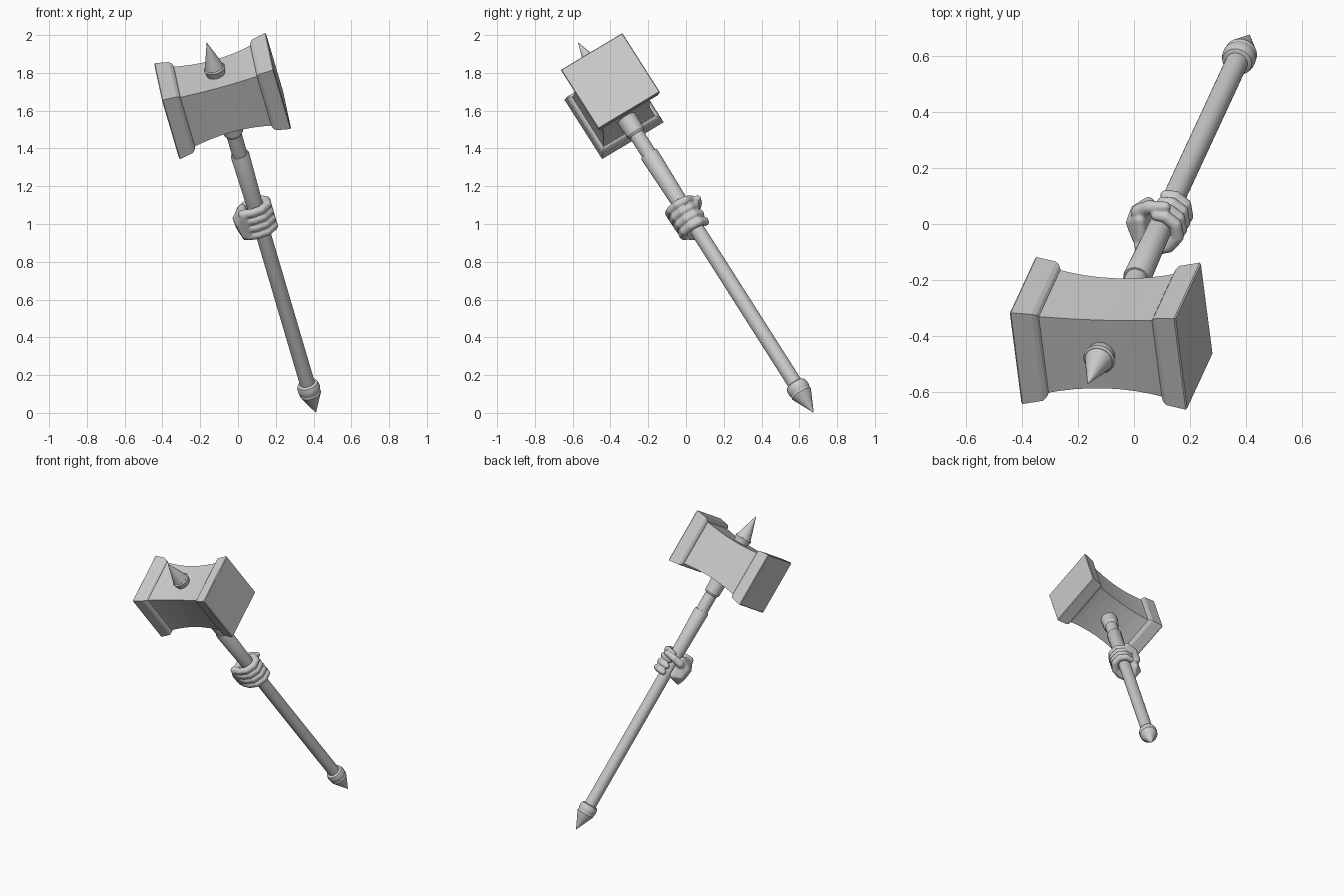
import bpy, bmesh
from math import cos, sin, pi, radians
from mathutils import Vector, Matrix

if "Cube" in bpy.data.objects:
    bpy.data.objects.remove(bpy.data.objects["Cube"])

# Local frame: X along the head, Z along the shaft, origin at the lower tip
Z = Vector((-0.2415, -0.521, 0.819)).normalized()
Y = Vector((-0.11, 0.852, 0.51))
Y = (Y - Z * Y.dot(Z)).normalized()
X = Y.cross(Z)
FRAME = Matrix.Translation((0.41, 0.67, 0.01)) @ Matrix((X, Y, Z)).transposed().to_4x4()


def make_object(name, bm, smooth=None):
    bmesh.ops.recalc_face_normals(bm, faces=bm.faces[:])
    mesh = bpy.data.meshes.new(name)
    bm.to_mesh(mesh)
    bm.free()
    ob = bpy.data.objects.new(name, mesh)
    bpy.context.collection.objects.link(ob)
    ob.matrix_world = FRAME
    if smooth:
        bpy.ops.object.select_all(action='DESELECT')
        ob.select_set(True)
        bpy.context.view_layer.objects.active = ob
        bpy.ops.object.shade_smooth_by_angle(angle=radians(smooth))
    return ob


def loft(bm, rings):
    rows = [[bm.verts.new(p) for p in r] for r in rings]
    n = len(rows[0])
    for a, b in zip(rows, rows[1:]):
        for i in range(n):
            j = (i + 1) % n
            bm.faces.new((a[i], a[j], b[j], b[i]))
    bm.faces.new(rows[0])
    bm.faces.new(rows[-1])


def turned(name, profile, sides=28):
    """Round part along the shaft from (radius, height) points."""
    bm = bmesh.new()
    loft(bm, [[(r * cos(2 * pi * i / sides), r * sin(2 * pi * i / sides), h)
               for i in range(sides)] for r, h in profile])
    make_object(name, bm, 30)


def square_part(name, profile, centre):
    """Square section along the head from (x, half size) points."""
    bm = bmesh.new()
    loft(bm, [[(x, a * s, centre + b * s) for a, b in ((-1, -1), (1, -1), (1, 1), (-1, 1))]
              for x, s in profile])
    make_object(name, bm)


# Hammer head: concave block and two flared caps
HEAD = 2.036
body = [(x, 0.143 + 0.020 * abs(x / 0.235) ** 2)
        for x in [-0.235 + 0.47 * i / 8 for i in range(9)]]
square_part("head_block", body, HEAD)
for side, label in ((1, "right"), (-1, "left")):
    cap = [(0.210, 0.162), (0.216, 0.172), (0.229, 0.181), (0.302, 0.191), (0.307, 0.187)]
    square_part(label + "_striking_cap", [(side * x, s) for x, s in cap], HEAD)

# Top spike with its base ring
turned("spike_ring", [(0.048, 2.16), (0.050, 2.185), (0.058, 2.215), (0.052, 2.222)])
turned("top_spike", [(0.052, 2.215), (0.036, 2.27), (0.001, 2.381)])

# Shaft, grip, neck collar and pommel
turned("shaft", [(0.040, 0.14), (0.040, 1.20), (0.041, 1.90)])
turned("upper_grip", [(0.041, 1.20), (0.043, 1.30), (0.050, 1.655), (0.047, 1.662), (0.040, 1.662)])
turned("neck_collar", [(0.041, 1.785), (0.052, 1.80), (0.055, 1.90)])
turned("pommel_ring", [(0.042, 0.180), (0.054, 0.174), (0.060, 0.155), (0.060, 0.135), (0.054, 0.118)])
turned("pommel_spike", [(0.054, 0.130), (0.058, 0.112), (0.001, -0.010)])

# Gripping hand: palm hull, four wrapped fingers and thumb, fused together
GRIP = 1.245


def digit(bm, points, radii, steps=6):
    for k in range(len(points) - 1):
        a, b = Vector(points[k]), Vector(points[k + 1])
        for i in range(steps + 1):
            t = i / steps
            m = Matrix.Translation(a.lerp(b, t) + Vector((0, 0, GRIP)))
            bmesh.ops.create_icosphere(bm, subdivisions=2, matrix=m,
                                       radius=radii[k] * (1 - t) + radii[k + 1] * t)


bm = bmesh.new()
palm = [(-0.068, -0.070, 0.085, 0.024), (-0.064, -0.066, -0.042, 0.024),
        (-0.070, 0.032, 0.070, 0.022), (-0.068, 0.030, -0.045, 0.024),
        (-0.124, 0.000, 0.040, 0.010), (-0.120, 0.018, -0.030, 0.010),
        (-0.098, -0.030, -0.080, 0.010), (-0.098, -0.075, -0.040, 0.010),
        (-0.112, -0.068, 0.030, 0.010)]
for x, y, z, r in palm:
    for i in range(1, 8):
        for j in range(12):
            lat, lon = pi * i / 8, pi * j / 6 + 0.1 * i
            bm.verts.new((x + r * sin(lat) * cos(lon), y + r * sin(lat) * sin(lon),
                          z + r * cos(lat) + GRIP))
bmesh.ops.convex_hull(bm, input=bm.verts[:])
loose = [v for v in bm.verts if not v.link_faces]
bmesh.ops.delete(bm, geom=loose, context='VERTS')

for i in range(4):
    z = -0.048 + 0.046 * i
    path = [(222, 0.098), (255, 0.078), (295, 0.071), (340, 0.070),
            (20, 0.068), (60, 0.062), (95, 0.058)]
    pts = [(r * cos(radians(a)), r * sin(radians(a)), z - 0.002 * k)
           for k, (a, r) in enumerate(path)]
    digit(bm, pts, [0.025, 0.0245, 0.024, 0.0245, 0.024, 0.023, 0.020])
digit(bm, [(-0.085, -0.005, 0.030), (-0.078, 0.050, 0.045), (-0.035, 0.080, 0.058),
           (0.028, 0.086, 0.064)], [0.032, 0.029, 0.025, 0.020], 8)
hand = make_object("gripping_hand", bm)
fuse = hand.modifiers.new("fuse", 'REMESH')
fuse.mode = 'VOXEL'
fuse.voxel_size = 0.005
fuse.use_smooth_shade = True
soft = hand.modifiers.new("soften", 'SMOOTH')
soft.factor = 0.5
soft.iterations = 3
